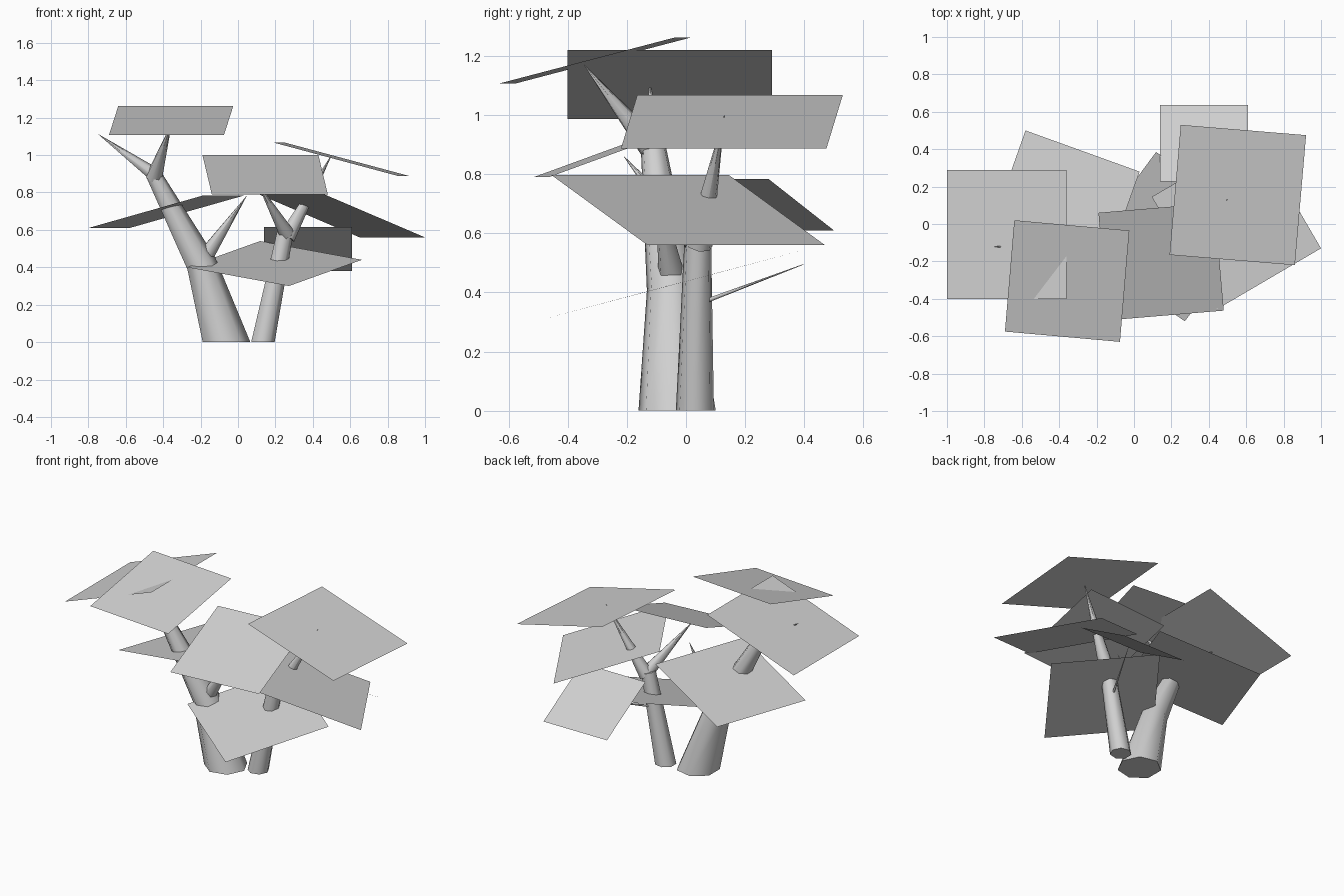
import bpy
import bmesh
import math
from mathutils import Vector

cube = bpy.data.objects.get("Cube")
if cube:
    bpy.data.objects.remove(cube)

grey = bpy.data.materials.new("pale grey")
grey.use_nodes = True
grey.diffuse_color = (0.63, 0.63, 0.63, 1)
grey.node_tree.nodes["Principled BSDF"].inputs["Base Color"].default_value = grey.diffuse_color

SIDES = 7


def finish(name, bm):
    mesh = bpy.data.meshes.new(name)
    bm.to_mesh(mesh)
    bm.free()
    mesh.materials.append(grey)
    obj = bpy.data.objects.new(name, mesh)
    bpy.context.collection.objects.link(obj)
    return obj


def limb(name, stations, upright=False):
    """Tapered tube through (x, y, z, radius) stations."""
    bm = bmesh.new()
    points = [Vector(s[:3]) for s in stations]
    rings = []
    for i, (p, s) in enumerate(zip(points, stations)):
        along = points[min(i + 1, len(points) - 1)] - points[max(i - 1, 0)]
        if upright and i == 0:
            along = Vector((0, 0, 1))
        turn = Vector((0, 0, 1)).rotation_difference(along)
        ring = []
        for k in range(SIDES):
            a = math.tau * k / SIDES
            ring.append(bm.verts.new(p + turn @ Vector((math.cos(a), math.sin(a), 0)) * s[3]))
        rings.append(ring)
    for low, high in zip(rings, rings[1:]):
        for k in range(SIDES):
            n = (k + 1) % SIDES
            bm.faces.new((low[k], low[n], high[n], high[k]))
    bm.faces.new(rings[0][::-1])
    bm.faces.new(rings[-1])
    obj = finish(name, bm)
    bpy.ops.object.select_all(action="DESELECT")
    obj.select_set(True)
    bpy.context.view_layer.objects.active = obj
    bpy.ops.object.shade_smooth_by_angle(angle=math.radians(65))


def leaf(name, corner, second, last):
    """Flat square sheet from a corner and its two neighbours."""
    a, b, d = Vector(corner), Vector(second), Vector(last)
    bm = bmesh.new()
    face = bm.faces.new([bm.verts.new(p) for p in (a, b, b + d - a, d)])
    face.normal_update()
    if face.normal.z < 0:
        face.normal_flip()
    finish(name, bm)


# Trunks
limb("large_trunk", [(-.068, -.03, 0, .134), (-.2, -.05, .42, .085), (-.45, -.11, .89, .044)], True)
limb("small_trunk", [(.13, .03, 0, .066), (.25, .04, .585, .046)], True)

# Branches, each from a base to a thin tip
branches = {
    "large_inner_branch": ((-.175, -.05, .46, .045), (.045, -.1, .78)),
    "large_outer_branch": ((-.44, -.11, .89, .04), (-.745, -.122, 1.11)),
    "large_front_branch": ((-.45, -.11, .88, .045), (-.355, -.345, 1.17)),
    "small_inner_branch": ((.26, .03, .58, .042), (.1, -.21, .86)),
    "small_outer_branch": ((.26, .045, .56, .046), (.5, .13, 1.0)),
    "small_back_branch": ((.19, .0, .345, .009), (.375, .397, .495)),
}
for name, (base, tip) in branches.items():
    limb(name, [base, (*tip, .001)])

# Foliage sheets
leaf("top_front_leaf", (-.64, .02, 1.263), (-.025, -.035, 1.263), (-.69, -.575, 1.107))
leaf("top_side_leaf", (-1, -.4, .987), (-.36, -.4, 1.22), (-1, .29, .987))
leaf("back_leaf", (-.58, .5, .61), (.03, .28, .783), (-.8, -.12, .61))
leaf("middle_leaf", (-.19, .06, 1.0), (.43, .112, 1.0), (-.14, -.515, .79))
leaf("upper_left_leaf", (.25, .53, 1.067), (.92, .475, .887), (.19, -.165, 1.067))
leaf("lower_left_leaf", (.095, .145, .797), (.65, .47, .56), (.445, -.455, .797))
leaf("small_back_leaf", (.14, .635, .38), (.61, .635, .38), (.14, .228, .615))
leaf("low_front_leaf", (.118, .385, .54), (.663, .01, .44), (-.273, -.145, .4))
